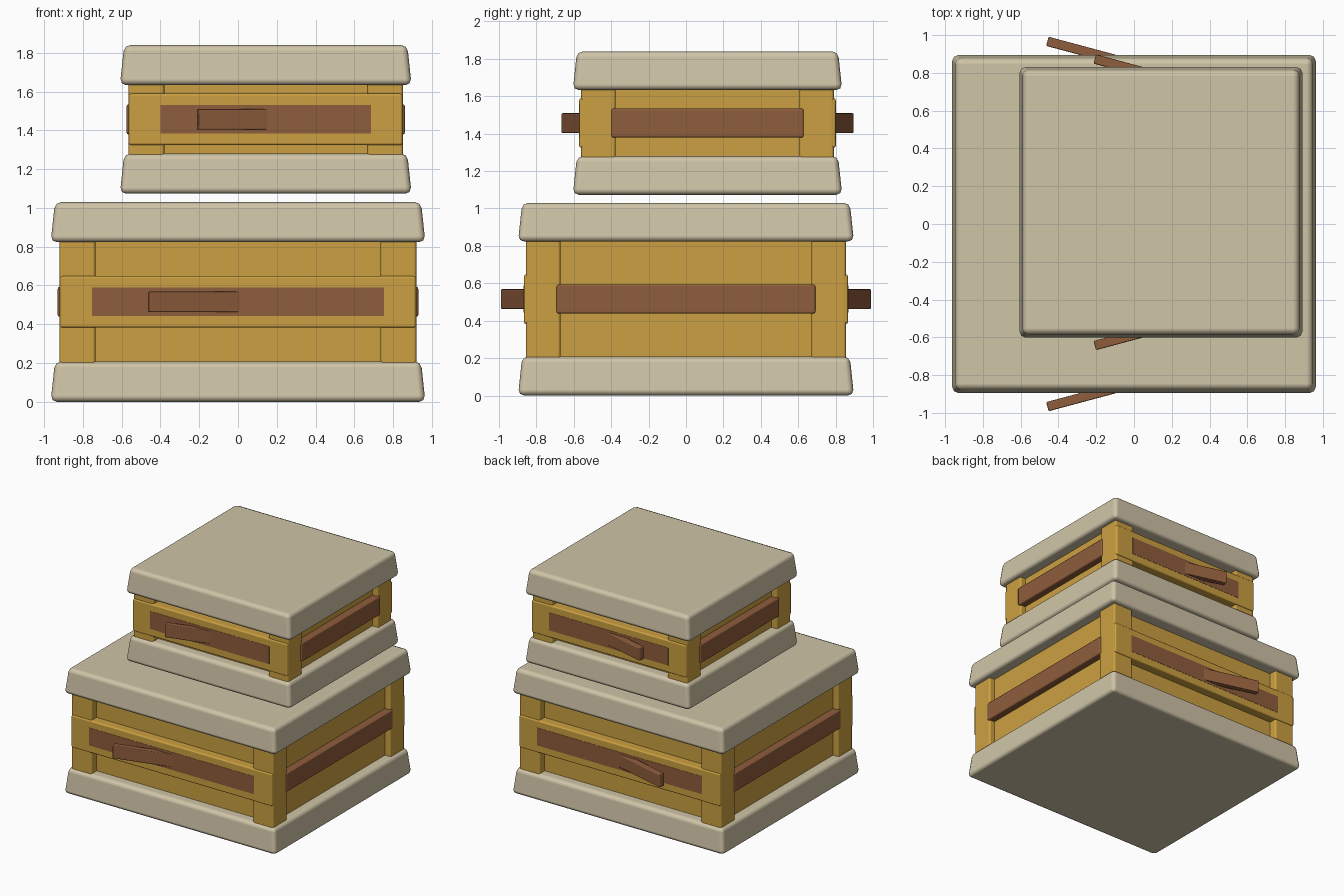
import bpy, bmesh, math
from mathutils import Matrix

if "Cube" in bpy.data.objects:
    bpy.data.objects.remove(bpy.data.objects["Cube"])


def material(name, color):
    m = bpy.data.materials.new(name)
    m.diffuse_color = (*color, 1)
    m.use_nodes = True
    m.node_tree.nodes["Principled BSDF"].inputs["Base Color"].default_value = m.diffuse_color
    return m


STONE = material("pale beige", (0.63, 0.555, 0.39))
GOLD = material("golden wood", (0.60, 0.352, 0.053))
BROWN = material("brown wood", (0.275, 0.11, 0.045))


def box(name, mat, center, half, bevel=0.0, taper=0.0, angle=0.0):
    """Bevelled box; taper pulls the top edge inward, angle turns it about z."""
    bm = bmesh.new()
    bmesh.ops.create_cube(bm, size=2)
    for v in bm.verts:
        inset = taper if v.co.z > 0 else 0
        v.co.x *= half[0] - inset
        v.co.y *= half[1] - inset
        v.co.z *= half[2]
    bm.transform(Matrix.Translation(center) @ Matrix.Rotation(angle, 4, 'Z'))
    for f in bm.faces:
        f.smooth = bevel > 0
    mesh = bpy.data.meshes.new(name)
    bm.to_mesh(mesh)
    bm.free()
    mesh.materials.append(mat)
    ob = bpy.data.objects.new(name, mesh)
    bpy.context.collection.objects.link(ob)
    if bevel:
        mod = ob.modifiers.new("rounded edges", 'BEVEL')
        mod.width = bevel
        mod.segments = 2
        mod.harden_normals = True
    return ob


def crate(tag, cx, cy, z, slab, body, plate_half, plank_half, handle_x, handle_len):
    z0, z1, z2, z3 = z
    sx, sy = slab
    bx, by = body
    zm = (z1 + z2) / 2
    hz = (z2 - z1) / 2 + 0.02
    # base and lid slabs
    box(tag + "_base", STONE, (cx, cy, (z0 + z1) / 2), (sx, sy, (z1 - z0) / 2), 0.032, 0.022)
    box(tag + "_lid", STONE, (cx, cy, (z2 + z3) / 2), (sx, sy, (z3 - z2) / 2), 0.032, 0.022)
    # inner panels
    box(tag + "_panels", GOLD, (cx, cy, zm), (bx - 0.05, by - 0.065, hz))
    # corner posts
    p = 0.0925
    for i in (-1, 1):
        for j in (-1, 1):
            box(tag + "_corner_post", GOLD, (cx + i * (bx - p), cy + j * (by - p), zm),
                (p, p, hz), 0.015)
    for s in (-1, 1):
        # front and back rails with a thin painted strip
        box(tag + "_rail", GOLD, (cx, cy + s * (by - 0.04), zm), (bx - 0.003, 0.05, 0.133), 0.012)
        box(tag + "_strip", BROWN, (cx, cy + s * (by + 0.0095), zm), (plate_half, 0.0025, 0.073))
        # side planks
        box(tag + "_side_plank", BROWN, (cx + s * (bx - 0.025), cy, zm),
            (0.035, plank_half, 0.078), 0.012)
        # slanted handle, its inner end sunk into the rail
        a = math.radians(15)
        hl, t = handle_len / 2, 0.025
        hx = cx + handle_x + hl * math.cos(a) + t * math.sin(a)
        reach = by + 0.012 + 0.265 * -handle_x
        hy = reach - hl * math.sin(a) - t * math.cos(a)
        box(tag + "_handle", BROWN, (hx, cy + s * hy, zm), (hl, t, 0.053), 0.007, 0, -s * a)


crate("lower_crate", 0, 0, (0, 0.208, 0.823, 1.03), (0.966, 0.898), (0.92, 0.856),
      0.752, 0.692, -0.465, 0.52)
crate("upper_crate", 0.143, 0.115, (1.073, 1.28, 1.633, 1.84), (0.752, 0.72), (0.708, 0.676),
      0.543, 0.515, -0.357, 0.41)
